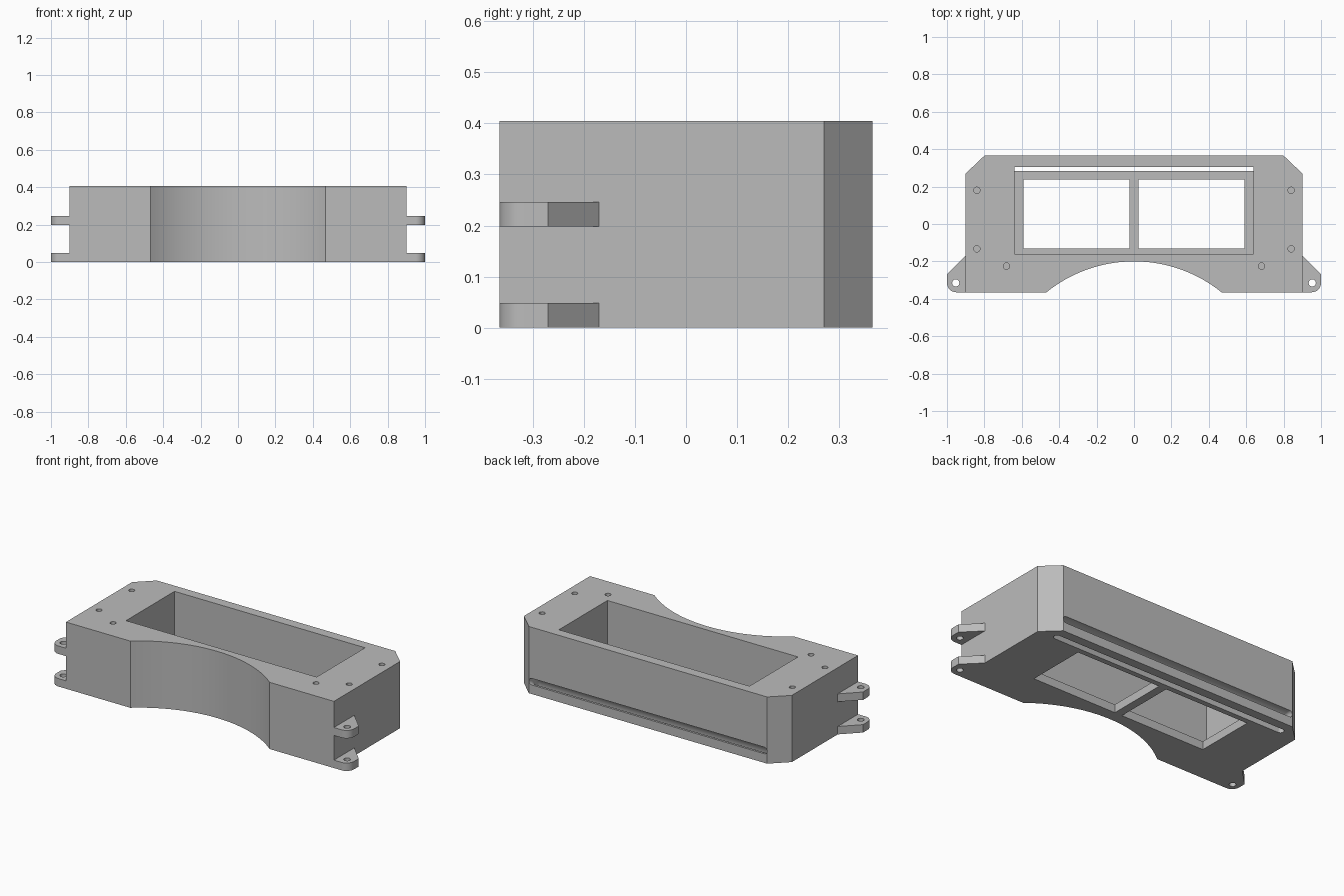
import bpy, bmesh, math

cube = bpy.data.objects.get("Cube")
if cube:
    bpy.data.objects.remove(cube, do_unlink=True)

grey = bpy.data.materials.new("plain grey")
grey.use_nodes = True
COLOR = (0.5, 0.5, 0.5, 1)
grey.diffuse_color = COLOR
grey.node_tree.nodes["Principled BSDF"].inputs["Base Color"].default_value = COLOR


def loft(name, rings):
    """Closed solid skinned through rings of equal length."""
    bm = bmesh.new()
    loops = [[bm.verts.new(p) for p in ring] for ring in rings]
    for a, b in zip(loops, loops[1:]):
        for i in range(len(a)):
            j = (i + 1) % len(a)
            bm.faces.new((a[i], a[j], b[j], b[i]))
    bm.faces.new(loops[0])
    bm.faces.new(loops[-1])
    bmesh.ops.recalc_face_normals(bm, faces=bm.faces)
    mesh = bpy.data.meshes.new(name)
    bm.to_mesh(mesh)
    bm.free()
    mesh.materials.append(grey)
    obj = bpy.data.objects.new(name, mesh)
    bpy.context.collection.objects.link(obj)
    return obj


def prism(name, outline, z0, z1):
    return loft(name, [[(x, y, z) for x, y in outline] for z in (z0, z1)])


def box(name, x0, x1, y0, y1, z0, z1):
    return prism(name, [(x0, y0), (x1, y0), (x1, y1), (x0, y1)], z0, z1)


def arc(cx, cy, r, start, end, steps):
    angles = [math.radians(start + (end - start) * i / steps) for i in range(steps + 1)]
    return [(cx + r * math.cos(a), cy + r * math.sin(a)) for a in angles]


def rod(name, x, y, r, z0, z1):
    return prism(name, arc(x, y, r, 0, 360, 24)[:-1], z0, z1)


def cut(obj, cutter):
    cutter.hide_render = True
    mod = obj.modifiers.new("cut", "BOOLEAN")
    mod.operation = "DIFFERENCE"
    mod.solver = "EXACT"
    mod.object = cutter
    bpy.context.view_layer.objects.active = obj
    bpy.ops.object.modifier_apply(modifier=mod.name)
    bpy.data.objects.remove(cutter, do_unlink=True)


def smooth(obj):
    bpy.ops.object.select_all(action="DESELECT")
    obj.select_set(True)
    bpy.context.view_layer.objects.active = obj
    bpy.ops.object.shade_smooth_by_angle(angle=math.radians(25))


HEIGHT, BACK, FLOOR = 0.405, 0.365, 0.05

# Housing with chamfered back corners and a concave front
half, sag = 0.468, 0.165
radius = (half ** 2 + sag ** 2) / (2 * sag)
spread = math.degrees(math.asin(half / radius))
front = arc(0, -BACK + sag - radius, radius, 90 + spread, 90 - spread, 48)
outline = [(-0.9, -BACK)] + front + [(0.9, -BACK), (0.9, 0.27), (0.8, BACK),
                                     (-0.8, BACK), (-0.9, 0.27)]
housing = prism("housing", outline, 0, HEIGHT)

# Open compartment and the two floor windows
cut(housing, box("compartment_cutter", -0.64, 0.64, -0.16, 0.305, FLOOR, 0.5))
for x0, x1 in ((-0.59, -0.025), (0.025, 0.59)):
    cut(housing, box("window_cutter", x0, x1, -0.13, 0.238, -0.1, 0.2))

# Curved strap channel from the back face round to the underside
mid, w = 0.075, 0.02
section = arc(0.8 - w, mid, w, -90, 90, 10) + arc(w - 0.8, mid, w, 90, 270, 10)
rings = []
for i in range(23):
    a = math.radians(-10 + 5 * i)
    rings.append([(x, BACK - r * math.cos(a), r * math.sin(a)) for x, r in section])
cut(housing, loft("strap_channel_cutter", rings))

# Blind screw holes in the top rim
for side in (-1, 1):
    for x, y in ((0.84, 0.18), (0.84, -0.133), (0.682, -0.225)):
        cut(housing, rod("screw_hole_cutter", side * x, y, 0.017, 0.2, 0.5))
smooth(housing)

# Paired hinge lugs on both sides
for side, word in ((-1, "right"), (1, "left")):
    shape = [(0.9, -BACK)] + arc(0.95, -0.315, 0.05, -90, 0, 12) + [(1.0, -0.27), (0.9, -0.17)]
    shape = [(side * x, y) for x, y in shape]
    for level, z0 in (("lower", 0), ("upper", 0.198)):
        lug = prism(f"{word}_{level}_lug", shape, z0, z0 + 0.048)
        cut(lug, rod("pin_hole_cutter", side * 0.953, -0.315, 0.019, z0 - 0.1, z0 + 0.1))
        smooth(lug)
